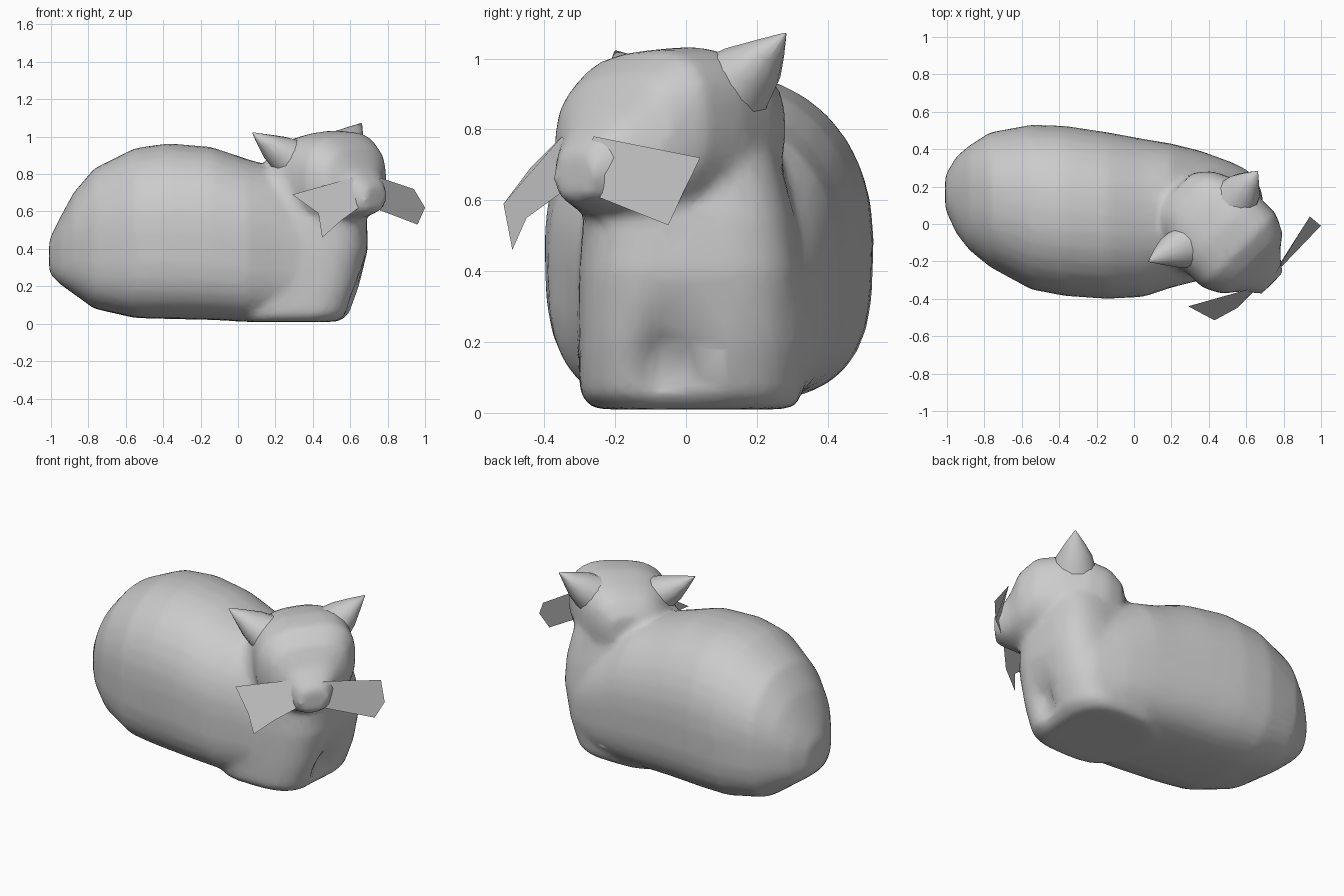
import bpy, bmesh, math
from mathutils import Vector

if "Cube" in bpy.data.objects:
    bpy.data.objects.remove(bpy.data.objects["Cube"])

def loft(name, rings):
    """Skin a list of equal rings and close both ends."""
    bm = bmesh.new()
    loops = [[bm.verts.new(p) for p in r] for r in rings]
    n = len(loops[0])
    for a, b in zip(loops, loops[1:]):
        for i in range(n):
            bm.faces.new((a[i], a[(i + 1) % n], b[(i + 1) % n], b[i]))
    bm.faces.new(loops[0])
    bm.faces.new(loops[-1])
    bmesh.ops.recalc_face_normals(bm, faces=bm.faces)
    me = bpy.data.meshes.new(name)
    bm.to_mesh(me)
    bm.free()
    ob = bpy.data.objects.new(name, me)
    bpy.context.collection.objects.link(ob)
    return ob

def oval(u0, u1, v0, v1, top=2.2, low=3.2, n=32):
    """Superellipse between bounds, squarer in its lower half."""
    cu, cv, ru, rv = (u0 + u1) / 2, (v0 + v1) / 2, (u1 - u0) / 2, (v1 - v0) / 2
    pts = []
    for i in range(n):
        c, s = math.cos(math.tau * i / n), math.sin(math.tau * i / n)
        e = 2 / (top if s > 0 else low)
        pts.append((cu + ru * math.copysign(abs(c) ** e, c),
                    cv + rv * math.copysign(abs(s) ** e, s)))
    return pts

# Rounded body: x, y bounds, z bounds
body_sections = [(-1.01, .08, .26, .27, .45), (-.95, -.05, .36, .21, .57), (-.88, -.14, .42, .16, .70),
                 (-.77, -.23, .49, .08, .83), (-.55, -.35, .53, .03, .94), (-.37, -.385, .525, .025, .965),
                 (-.14, -.40, .49, .02, .945), (.05, -.39, .455, .01, .88), (.2, -.34, .43, .01, .84),
                 (.36, -.30, .39, .02, .72), (.55, -.27, .32, .06, .58)]
body = loft("cat", [[(x, u, v) for u, v in oval(a, b, c, d)] for x, a, b, c, d in body_sections])

# Upright chest and neck: z, x bounds, y bounds
chest_sections = [(.01, .0, .54, -.26, .30), (.05, .0, .595, -.30, .33), (.2, .0, .65, -.305, .34), (.4, .0, .695, -.305, .335),
                  (.55, .05, .69, -.29, .31), (.7, .1, .66, -.26, .27), (.85, .17, .6, -.22, .21)]
chest = loft("chest", [[(u, v, z) for u, v in oval(a, b, c, d, 3.2, 3.2)]
                       for z, a, b, c, d in chest_sections])

def head_point(f, l, z):
    """Head frame turned 45 degrees and slightly rolled."""
    return Vector((.42 + (f + l) * .707, (l - f) * .707, z + .09 * l))

# Head: forward distance, half width, z bounds
head_sections = [(-.27, .12, .68, .88), (-.2, .20, .6, .96), (-.1, .25, .55, 1.0), (.05, .28, .53, 1.03),
                 (.2, .28, .54, 1.02), (.3, .23, .56, .95), (.36, .15, .57, .84), (.45, .08, .6, .74)]
head = loft("head", [[head_point(f, u, v) for u, v in oval(-w, w, a, b, 2.8, 2.4)]
                     for f, w, a, b in head_sections])

# Fuse body, chest and head into one smooth skin
bpy.ops.object.select_all(action='DESELECT')
for ob in (body, chest, head):
    ob.select_set(True)
bpy.context.view_layer.objects.active = body
bpy.ops.object.join()
m = body.modifiers.new("fuse", 'REMESH')
m.mode, m.voxel_size = 'VOXEL', .022
m = body.modifiers.new("soften", 'SMOOTH')
m.factor, m.iterations = .5, 7
m = body.modifiers.new("reduce", 'DECIMATE')
m.ratio = .3
for name in ("fuse", "soften", "reduce"):
    bpy.ops.object.modifier_apply(modifier=name)

# Hollow between the front paws, and flat underside
for v in body.data.vertices:
    if v.co.x > .4:
        d2 = ((v.co.y + .05) / .08) ** 2 + ((v.co.z - .15) / .1) ** 2
        v.co.x -= .07 * math.exp(-d2)
    v.co.z = max(v.co.z, 0)
bpy.ops.object.shade_smooth_by_angle(angle=math.radians(60))

# Pointed ears, curving outward from the head
for side, label in ((-1, "left"), (1, "right")):
    tip = Vector((.08, -.2, 1.02)) if side < 0 else Vector((.66, .28, 1.07))
    base = head_point(.0, side * .17, .9)
    across = Vector((.707, -.707, 0))
    up = Vector((-side * .5, -side * .5, .7))
    rings = []
    for t, wide, thick in ((0, .13, .12), (.4, .10, .085), (.7, .055, .045), (1, .004, .004)):
        c = base.lerp(tip, t)
        rings.append([c + across * wide * math.cos(math.tau * i / 12)
                      + up * thick * math.sin(math.tau * i / 12) for i in range(12)])
    ear = loft(label + "_ear", rings)
    bpy.context.view_layer.objects.active = ear
    bpy.ops.object.select_all(action='DESELECT')
    ear.select_set(True)
    bpy.ops.object.shade_smooth_by_angle(angle=math.radians(60))

# Flat whisker cards
def card(name, pts):
    me = bpy.data.meshes.new(name)
    me.from_pydata(pts, [], [tuple(range(len(pts)))])
    bpy.context.collection.objects.link(bpy.data.objects.new(name, me))

card("left_whiskers", [(.29, -.44, .69), (.43, -.515, .59), (.45, -.49, .46),
                       (.55, -.45, .55), (.66, -.34, .63), (.67, -.32, .74), (.61, -.35, .78)])
card("right_whiskers", [(.76, -.26, .78), (.94, .04, .72), (1.0, -.01, .62),
                        (.96, -.05, .53), (.75, -.25, .61), (.73, -.29, .72)])
